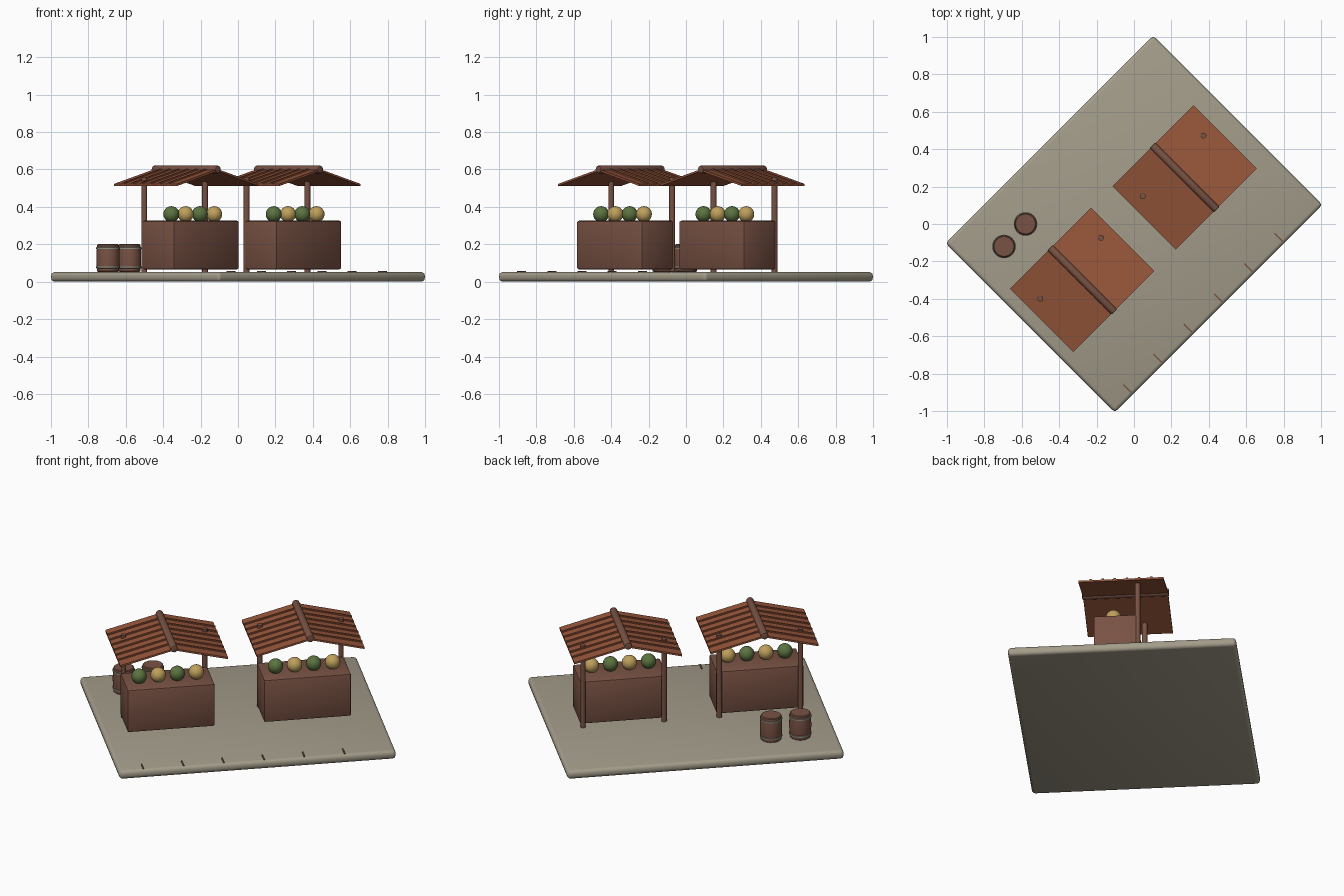
import bpy, bmesh, math
from mathutils import Matrix, Vector

if "Cube" in bpy.data.objects:
    bpy.data.objects.remove(bpy.data.objects["Cube"])

# The whole market is laid out straight, then turned 45 degrees about z.
TURN = Matrix.Rotation(math.radians(45), 4, 'Z')


def material(name, rgb):
    m = bpy.data.materials.new(name)
    m.diffuse_color = (*rgb, 1)
    m.use_nodes = True
    m.node_tree.nodes["Principled BSDF"].inputs["Base Color"].default_value = m.diffuse_color
    return m


STONE = material("stone", (0.366, 0.332, 0.254))
WOOD = material("brown wood", (0.190, 0.084, 0.057))
ROOF = material("red brown roof", (0.310, 0.093, 0.043))
GREEN = material("green fruit", (0.105, 0.170, 0.051))
YELLOW = material("yellow fruit", (0.520, 0.352, 0.107))
METAL = material("metal band", (0.270, 0.275, 0.225))


def finish(bm, name, mat, smooth=True):
    bmesh.ops.recalc_face_normals(bm, faces=bm.faces)
    bm.transform(TURN)
    me = bpy.data.meshes.new(name)
    bm.to_mesh(me)
    bm.free()
    me.materials.append(mat)
    ob = bpy.data.objects.new(name, me)
    bpy.context.collection.objects.link(ob)
    if smooth:
        bpy.ops.object.select_all(action='DESELECT')
        ob.select_set(True)
        bpy.context.view_layer.objects.active = ob
        bpy.ops.object.shade_smooth_by_angle(angle=math.radians(35))
    return ob


def box(name, mat, center, size, bevel=0.0, segments=1):
    bm = bmesh.new()
    bmesh.ops.create_cube(bm, size=1)
    bm.transform(Matrix.Translation(center) @ Matrix.Diagonal((*size, 1)))
    if bevel:
        bmesh.ops.bevel(bm, geom=bm.edges[:], offset=bevel, segments=segments,
                        profile=0.5, affect='EDGES')
    return finish(bm, name, mat, segments > 1)


def cylinder(name, mat, center, radius, length, sides=16, along_v=False, bevel=0.0):
    bm = bmesh.new()
    bmesh.ops.create_cone(bm, cap_ends=True, segments=sides, radius1=radius,
                          radius2=radius, depth=length)
    if bevel:
        rims = [e for e in bm.edges if abs(e.verts[0].co.z - e.verts[1].co.z) < 1e-6]
        bmesh.ops.bevel(bm, geom=rims, offset=bevel, segments=2, profile=0.5, affect='EDGES')
    rot = Matrix.Rotation(math.pi / 2, 4, 'X') if along_v else Matrix()
    bm.transform(Matrix.Translation(center) @ rot)
    return finish(bm, name, mat)


def lathe(name, mat, u, v, profile, sides=24):
    bm = bmesh.new()
    rings = [[bm.verts.new((u + r * math.cos(2 * math.pi * i / sides),
                            v + r * math.sin(2 * math.pi * i / sides), z))
              for i in range(sides)] for r, z in profile]
    for a, b in zip(rings, rings[1:]):
        for i in range(sides):
            j = (i + 1) % sides
            bm.faces.new((a[i], a[j], b[j], b[i]))
    bm.faces.new(rings[0])
    bm.faces.new(rings[-1])
    return finish(bm, name, mat)


def gable(name, mat, u, v, half, eave, apex, thick, width):
    """Chevron cross-section swept along the ridge direction."""
    bm = bmesh.new()
    prof = [(-half, eave), (0, apex), (half, eave),
            (half, eave - thick), (0, apex - thick), (-half, eave - thick)]
    a, b = [[bm.verts.new((u + x, v + s * width / 2, z)) for x, z in prof] for s in (-1, 1)]
    for i in range(6):
        j = (i + 1) % 6
        bm.faces.new((a[i], a[j], b[j], b[i]))
    for r in (a, b):  # each gable end is two flat strips
        bm.faces.new((r[0], r[1], r[4], r[5]))
        bm.faces.new((r[1], r[2], r[3], r[4]))
    return finish(bm, name, mat, False)


def ball(name, mat, center, radius):
    bm = bmesh.new()
    bmesh.ops.create_uvsphere(bm, u_segments=20, v_segments=12, radius=radius)
    bm.transform(Matrix.Translation(center))
    return finish(bm, name, mat)


def stall(u):
    v = -0.015
    # counter, floating slightly above the paving
    box("counter", WOOD, (u - 0.002, v - 0.038, 0.196), (0.495, 0.24, 0.26), 0.01, 2)
    # two rear posts that poke through the roof
    for s in (-1, 1):
        cylinder("post", WOOD, (u + s * 0.23, v + 0.087, 0.303), 0.0155, 0.51)
    # pitched roof, raised battens and ridge beam
    gable("roof", ROOF, u, v, 0.306, 0.523, 0.602, 0.011, 0.477)
    for i in range(6):
        gable("roof_batten", ROOF, u, v + (i - 2.5) * 0.068, 0.306, 0.530, 0.609, 0.010, 0.012)
    cylinder("ridge_beam", WOOD, (u, v, 0.600), 0.021, 0.486, 12, True, 0.005)
    # row of fruit
    for i in range(4):
        ball("fruit", YELLOW if i % 2 else GREEN,
             (u - 0.004 + (i - 1.5) * 0.108, v - 0.054, 0.361), 0.043)


# paving slab
box("paving_slab", STONE, (0, 0, 0.026), (1.57, 1.28, 0.052), 0.02, 3)

# thin joint strips along the front edge
for i in range(6):
    box("joint_strip", WOOD, (-0.076 + (i - 2.5) * 0.2286, -0.596, 0.047), (0.008, 0.06, 0.018))

for centre in (0.367, -0.407):
    stall(centre)

# barrels with two metal bands
for x, y in ((-0.58, 0.0), (-0.695, -0.12)):
    p = TURN.inverted() @ Vector((x, y, 0))
    lathe("barrel", WOOD, p.x, p.y, [(0.053, 0.052), (0.058, 0.056), (0.061, 0.09), (0.0625, 0.127),
                                     (0.061, 0.164), (0.058, 0.197), (0.053, 0.201)])
    for z in (0.076, 0.18):
        lathe("barrel_band", METAL, p.x, p.y, [(0.060, z - 0.005), (0.063, z - 0.004),
                                               (0.063, z + 0.004), (0.060, z + 0.005)])
